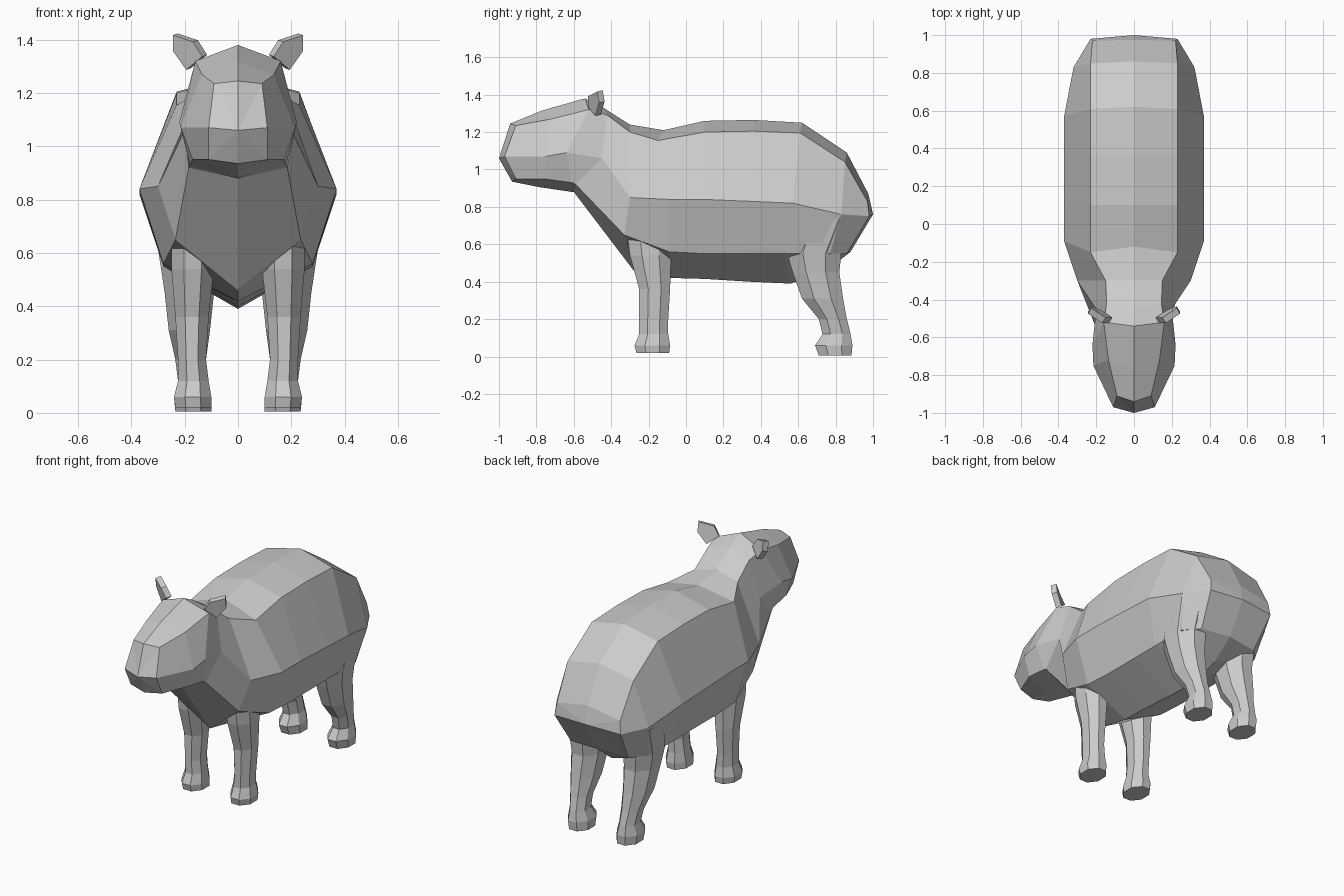
import bpy, bmesh
from math import cos, sin, pi

if "Cube" in bpy.data.objects:
    bpy.data.objects.remove(bpy.data.objects["Cube"])


def loft(name, rings, tip_start=None, tip_end=None, caps=False, mirror=False):
    """Skin a list of equal-length rings; ends close to a tip point or a flat cap."""
    bm = bmesh.new()
    vs = [[bm.verts.new(p) for p in r] for r in rings]
    n = len(vs[0])
    for a, b in zip(vs, vs[1:]):
        for i in range(n):
            j = (i + 1) % n
            bm.faces.new((a[i], a[j], b[j], b[i]))
    for tip, ring in ((tip_start, vs[0]), (tip_end, vs[-1])):
        if tip:
            t = bm.verts.new(tip)
            for i in range(n):
                bm.faces.new((ring[i], ring[(i + 1) % n], t))
        elif caps:
            bm.faces.new(ring)
    return finish(name, bm, mirror)


def finish(name, bm, mirror):
    bmesh.ops.recalc_face_normals(bm, faces=bm.faces)
    me = bpy.data.meshes.new(name)
    bm.to_mesh(me)
    bm.free()
    ob = bpy.data.objects.new(name, me)
    bpy.context.collection.objects.link(ob)
    if mirror:
        ob.modifiers.new("Mirror", 'MIRROR')
    return ob


def full(half):
    """Complete a half cross-section (first and last point on the centre line)."""
    return half + [(-x, y, z) for x, y, z in reversed(half[1:-1])]


# Cross-sections: top centre, top edge, side, lower edge, bottom centre
head = [
    [(0, -.94, 1.245), (.09, -.91, 1.235), (.11, -.97, 1.07), (.11, -.91, .95), (0, -.93, .935)],
    [(0, -.77, 1.315), (.135, -.72, 1.27), (.215, -.75, 1.07), (.17, -.76, .95), (0, -.78, .905)],
    [(0, -.54, 1.38), (.16, -.52, 1.32), (.22, -.64, 1.09), (.18, -.61, .93), (0, -.61, .88)],
    [(0, -.45, 1.335), (.145, -.42, 1.29), (.2, -.45, 1.06), (.185, -.59, .92), (0, -.6, .88)],
]
torso = [
    [(0, -.3, 1.24), (.15, -.3, 1.2), (.30, -.3, .85), (.235, -.33, .65), (0, -.28, .46)],
    [(0, -.12, 1.21), (.23, -.15, 1.155), (.37, -.09, .84), (.28, -.09, .56), (0, -.08, .42)],
    [(0, .1, 1.26), (.23, .1, 1.2), (.37, .1, .84), (.28, .1, .55), (0, .1, .415)],
    [(0, .36, 1.265), (.23, .36, 1.205), (.37, .34, .83), (.28, .34, .55), (0, .34, .4)],
    [(0, .62, 1.25), (.23, .61, 1.195), (.37, .57, .82), (.28, .53, .55), (0, .56, .39)],
    [(0, .86, 1.09), (.23, .85, 1.04), (.32, .83, .76), (.28, .77, .55), (0, .74, .45)],
    [(0, .975, .87), (.22, .97, .83), (.23, .98, .75), (.2, .86, .55), (0, .88, .56)],
]
loft("head", [full(h) for h in head], tip_start=(0, -1, 1.06))
loft("torso", [full(h) for h in head[-1:] + torso], tip_end=(0, 1, .76))


def leg(name, levels):
    """Octagonal leg; each level is (z, inner x, outer x, front y, back y)."""
    k = 1 / cos(pi / 8)
    rings = []
    for z, x0, x1, y0, y1 in levels:
        rings.append([((x0 + x1) / 2 + k * (x1 - x0) / 2 * cos(a),
                       (y0 + y1) / 2 + k * (y1 - y0) / 2 * sin(a), z)
                      for a in (pi / 8 + i * pi / 4 for i in range(8))])
    return loft(name, rings, caps=True, mirror=True)


# Legs with feet
leg("front_legs", [
    (.70, .09, .25, -.32, -.08), (.54, .09, .25, -.30, -.08), (.36, .11, .235, -.25, -.085),
    (.20, .12, .225, -.25, -.095), (.12, .11, .225, -.25, -.095),
    (.06, .10, .24, -.275, -.085), (.02, .10, .235, -.265, -.09)])
leg("hind_legs", [
    (.74, .08, .32, .58, .92), (.55, .08, .29, .54, .83), (.45, .09, .275, .57, .82),
    (.31, .105, .26, .62, .84), (.20, .12, .235, .71, .86), (.12, .12, .225, .73, .88),
    (.06, .10, .24, .69, .89), (.005, .10, .235, .71, .885)])

# Ears: thin five-sided plates
bm = bmesh.new()
bm.faces.new([bm.verts.new(p) for p in (
    (.125, -.51, 1.34), (.16, -.51, 1.395), (.235, -.46, 1.42),
    (.235, -.45, 1.36), (.185, -.47, 1.29))])
ears = finish("ears", bm, True)
solid = ears.modifiers.new("Thickness", 'SOLIDIFY')
solid.thickness = .035
solid.offset = 0
